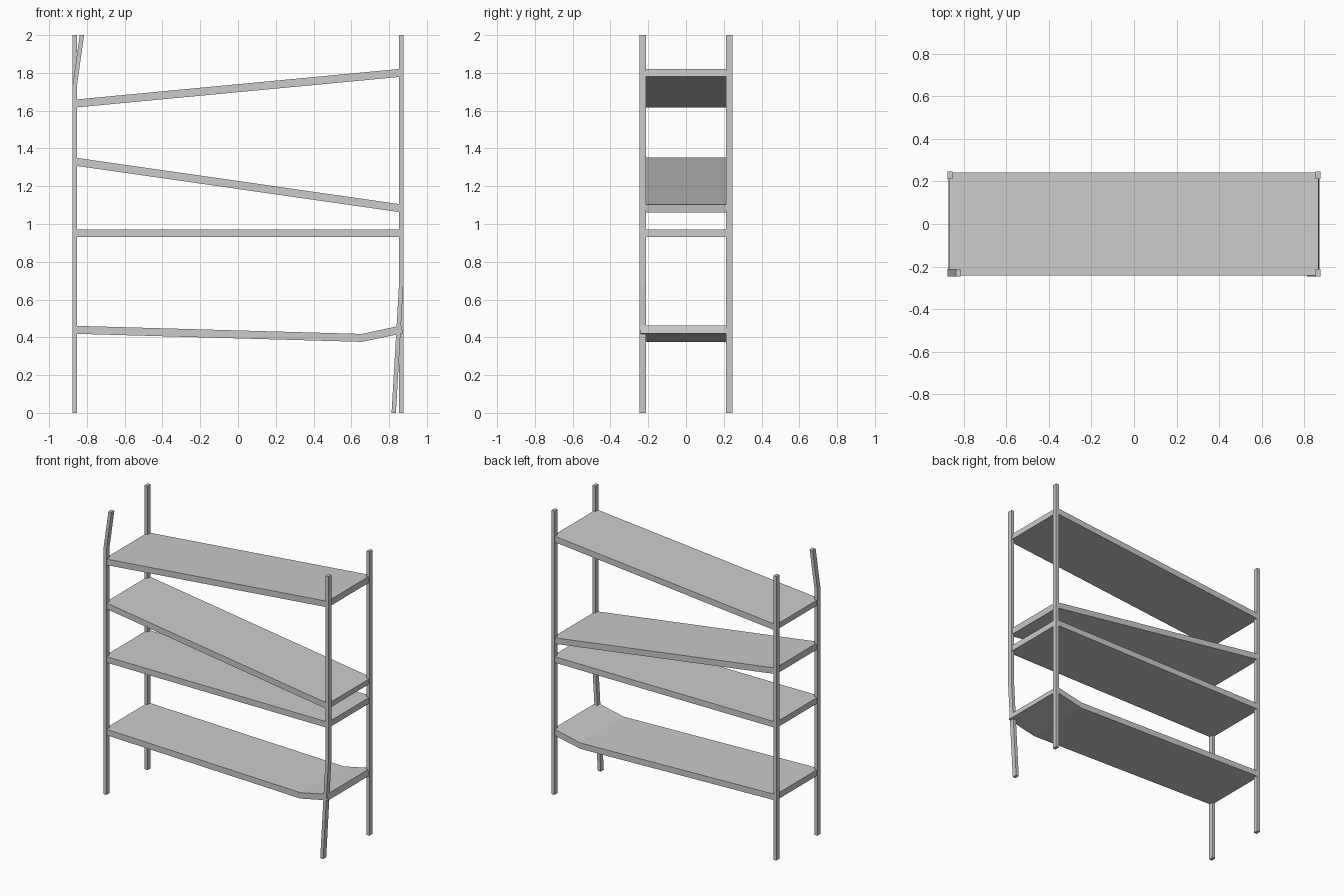
import bpy
import bmesh
from mathutils import Vector

if "Cube" in bpy.data.objects:
    bpy.data.objects.remove(bpy.data.objects["Cube"])


def prism(name, profile, y0, y1):
    """Extrude an (x, z) outline along y."""
    bm = bmesh.new()
    face = bm.faces.new([bm.verts.new((x, y0, z)) for x, z in profile])
    out = bmesh.ops.extrude_face_region(bm, geom=[face])
    moved = [v for v in out["geom"] if isinstance(v, bmesh.types.BMVert)]
    bmesh.ops.translate(bm, verts=moved, vec=(0, y1 - y0, 0))
    bmesh.ops.recalc_face_normals(bm, faces=bm.faces)
    mesh = bpy.data.meshes.new(name)
    bm.to_mesh(mesh)
    bm.free()
    obj = bpy.data.objects.new(name, mesh)
    bpy.context.collection.objects.link(obj)
    return obj


def board(name, path, thick=0.042, half_depth=0.242):
    """Shelf board following a centre line, ends cut square to it."""
    pts = [Vector(p) for p in path]
    top, bottom = [], []
    for i, p in enumerate(pts):
        d = (pts[min(i + 1, len(pts) - 1)] - pts[max(i - 1, 0)]).normalized()
        if 0 < i < len(pts) - 1:
            d = Vector((1, 0))
        n = Vector((-d.y, d.x)) * thick / 2
        top.append(p + n)
        bottom.append(p - n)
    return prism(name, top + bottom[::-1], -half_depth, half_depth)


def post(name, path, front, half_width=0.0115):
    """Upright following (x, z) points, possibly bent."""
    outline = [(x - half_width, z) for x, z in path]
    outline += [(x + half_width, z) for x, z in reversed(path)]
    y0, y1 = (-0.246, -0.212) if front else (0.212, 0.246)
    return prism(name, outline, y0, y1)


# Uprights: two straight at the back, two bent at the front
X = 0.8645
post("back_left_post", [(-X, 0), (-X, 2)], False)
post("back_right_post", [(X, 0), (X, 2)], False)
post("front_left_post", [(-X, 0), (-X, 1.73), (-X + 0.038, 2)], True)
post("front_right_post", [(X - 0.04, 0), (X, 0.69), (X, 2)], True)

# Shelves: sagging, level and two tilted
E = 0.869
board("bottom_sagging_shelf", [(-E, 0.44), (0.655, 0.397), (E, 0.442)])
board("level_shelf", [(-E - 0.003, 0.951), (E + 0.003, 0.951)])
board("falling_shelf", [(-E, 1.331), (E, 1.082)])
board("rising_shelf", [(-E, 1.637), (E, 1.801)])
